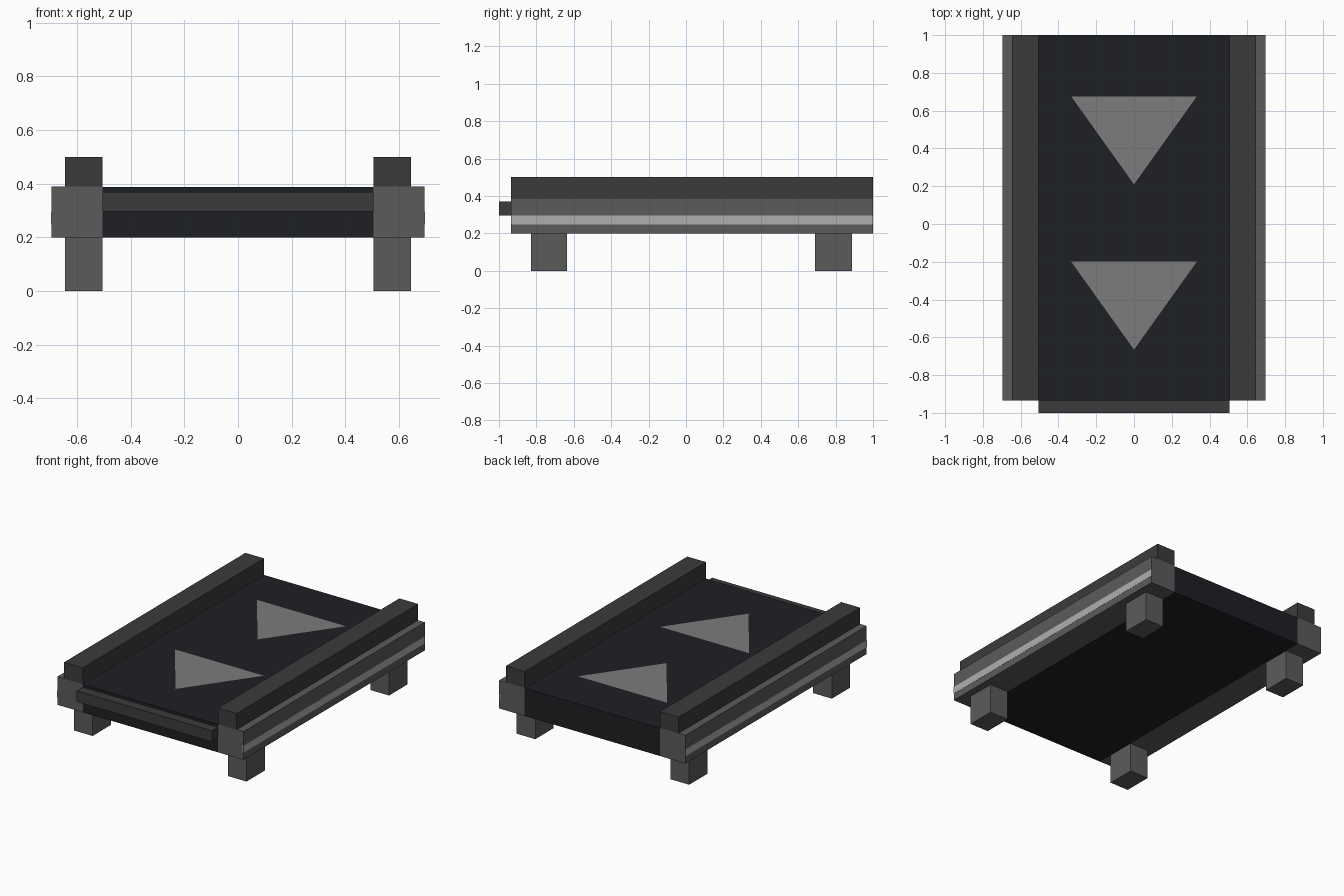
import bpy, bmesh

if "Cube" in bpy.data.objects:
    bpy.data.objects.remove(bpy.data.objects["Cube"])


def material(name, r, g, b):
    m = bpy.data.materials.new(name)
    m.diffuse_color = (r, g, b, 1)
    m.use_nodes = True
    m.node_tree.nodes["Principled BSDF"].inputs["Base Color"].default_value = m.diffuse_color
    return m


FRAME = material("frame_grey", 0.105, 0.105, 0.105)
DARK = material("dark_grey", 0.044, 0.044, 0.044)
BELT = material("belt_black", 0.0135, 0.014, 0.018)
ARROW = material("arrow_grey", 0.2, 0.2, 0.2)
STRIPE = material("stripe_grey", 0.43, 0.43, 0.43)


def finish(name, bm, mat):
    bmesh.ops.recalc_face_normals(bm, faces=bm.faces)
    me = bpy.data.meshes.new(name)
    bm.to_mesh(me)
    bm.free()
    me.materials.append(mat)
    ob = bpy.data.objects.new(name, me)
    bpy.context.collection.objects.link(ob)
    return ob


def box(name, x, y, z, mat):
    """Box from (min, max) ranges on each axis."""
    bm = bmesh.new()
    bmesh.ops.create_cube(bm, size=1)
    for v in bm.verts:
        v.co = [r[0] if c < 0 else r[1] for c, r in zip(v.co, (x, y, z))]
    return finish(name, bm, mat)


INNER, OUTER, RAIL = 0.505, 0.695, 0.645
LENGTH = (-0.935, 1.0)

# Belt slab and front lip
box("belt", (-INNER, INNER), LENGTH, (0.2, 0.388), BELT)
box("front_lip", (-INNER, INNER), (-1.0, -0.935), (0.296, 0.37), DARK)

# Side beams, guard rails, stripes and legs, repeated on both sides
for side, s in (("left", -1), ("right", 1)):
    def span(a, b):
        return tuple(sorted((s * a, s * b)))
    box(side + "_beam", span(INNER, OUTER), LENGTH, (0.2, 0.39), FRAME)
    box(side + "_guard_rail", span(INNER, RAIL), LENGTH, (0.39, 0.5), DARK)
    box(side + "_stripe", span(OUTER - 0.01, OUTER + 0.001), LENGTH, (0.248, 0.296), STRIPE)
    for end, y in (("front", (-0.83, -0.635)), ("back", (0.69, 0.887))):
        box(f"{side}_{end}_leg", span(INNER, RAIL), y, (0.0, 0.2), FRAME)

# Flat direction arrows on the belt, pointing to the front
for name, tip in (("front_arrow", -0.665), ("back_arrow", 0.21)):
    bm = bmesh.new()
    bm.faces.new([bm.verts.new(p) for p in
                  ((0, tip, 0.39), (0.333, tip + 0.466, 0.39), (-0.333, tip + 0.466, 0.39))])
    finish(name, bm, ARROW)
